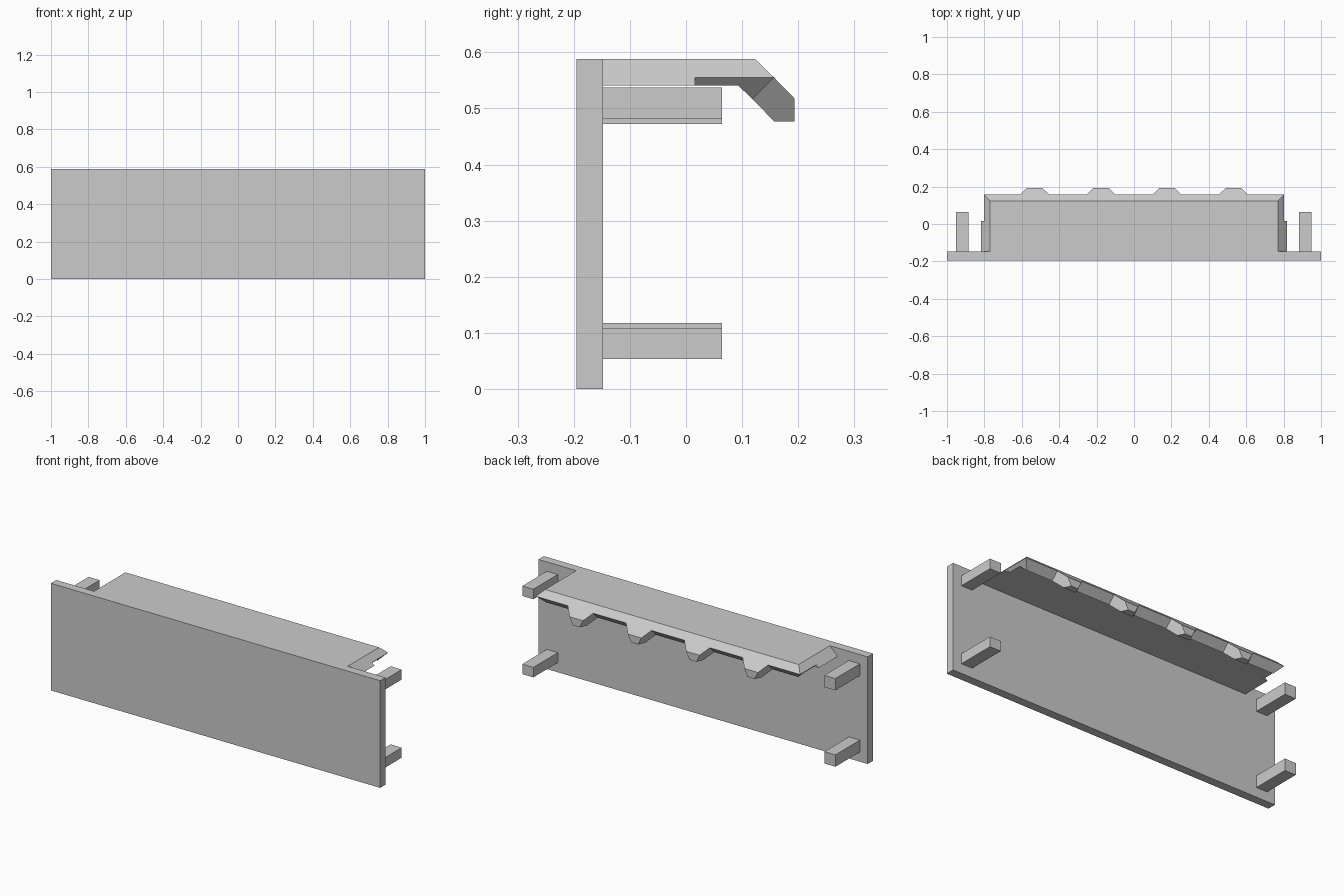
import bpy
import bmesh
import math

cube = bpy.data.objects.get("Cube")
if cube:
    bpy.data.objects.remove(cube, do_unlink=True)

grey = bpy.data.materials.new("plain_grey")
grey.use_nodes = True
grey.diffuse_color = (0.6, 0.6, 0.6, 1)
grey.node_tree.nodes["Principled BSDF"].inputs["Base Color"].default_value = (0.6, 0.6, 0.6, 1)


def solid(name, points):
    """Flat-faced convex solid through the given corner points."""
    bm = bmesh.new()
    for p in points:
        bm.verts.new(p)
    bmesh.ops.convex_hull(bm, input=bm.verts[:])
    bmesh.ops.dissolve_limit(bm, angle_limit=math.radians(0.5),
                             verts=bm.verts[:], edges=bm.edges[:])
    bmesh.ops.recalc_face_normals(bm, faces=bm.faces[:])
    mesh = bpy.data.meshes.new(name)
    bm.to_mesh(mesh)
    bm.free()
    mesh.materials.append(grey)
    obj = bpy.data.objects.new(name, mesh)
    bpy.context.collection.objects.link(obj)
    return obj


def box(name, xs, ys, zs):
    return solid(name, [(x, y, z) for x in xs for y in ys for z in zs])


def mirrored(half, centre=0):
    """Corners (half width, y, z) copied to both sides of a centre."""
    return [(centre + s * x, y, z) for x, y, z in half for s in (-1, 1)]


BACK, TOP, UNDER = -0.148, 0.588, 0.541   # panel rear face, shelf top, shelf underside
NOTCH, BEND = 0.016, 0.093                # where the side lip is trimmed and the shelf bends

# Main upright panel
box("front_panel", (-1, 1), (-0.195, BACK), (0, TOP))

# Four pegs; those on one side are slightly thicker
for side, xs, height in (("left", (0.882, 0.949), 0.055),
                         ("right", (-0.952, -0.885), 0.065)):
    box("lower_peg_" + side, xs, (BACK, 0.064), (0.053, 0.053 + height))
    box("upper_peg_" + side, xs, (BACK, 0.064), (0.537 - height, 0.537))

# Shelf with sloping ends
solid("shelf_root", mirrored([(x, y, z) for y in (BACK, NOTCH)
                              for x, z in ((0.77, TOP), (0.817, UNDER))]))
end_section = ((0.77, TOP), (0.803, 0.555), (0.789, UNDER))
solid("shelf_middle", mirrored([(x, y, z) for y in (NOTCH, BEND) for x, z in end_section]))

# Skirt bent down at the rear, with square-cut edges
solid("shelf_skirt", mirrored([(x, BEND, z) for x, z in end_section] +
                              [(0.77, 0.123, TOP), (0.803, 0.157, 0.555),
                               (0.7645, 0.1185, 0.5165)]))

# Tapered hook tabs along the skirt
tab_profile = ((0.157, 0.555), (0.193, 0.518), (0.193, 0.477),
               (0.157, 0.477), (0.1185, 0.5165))
for i in range(4):
    half = [((z - y - 0.243) / 2, y, z) for y, z in tab_profile]
    solid("hook_tab_%d" % (i + 1), mirrored(half, (i - 1.5) * 0.354))
